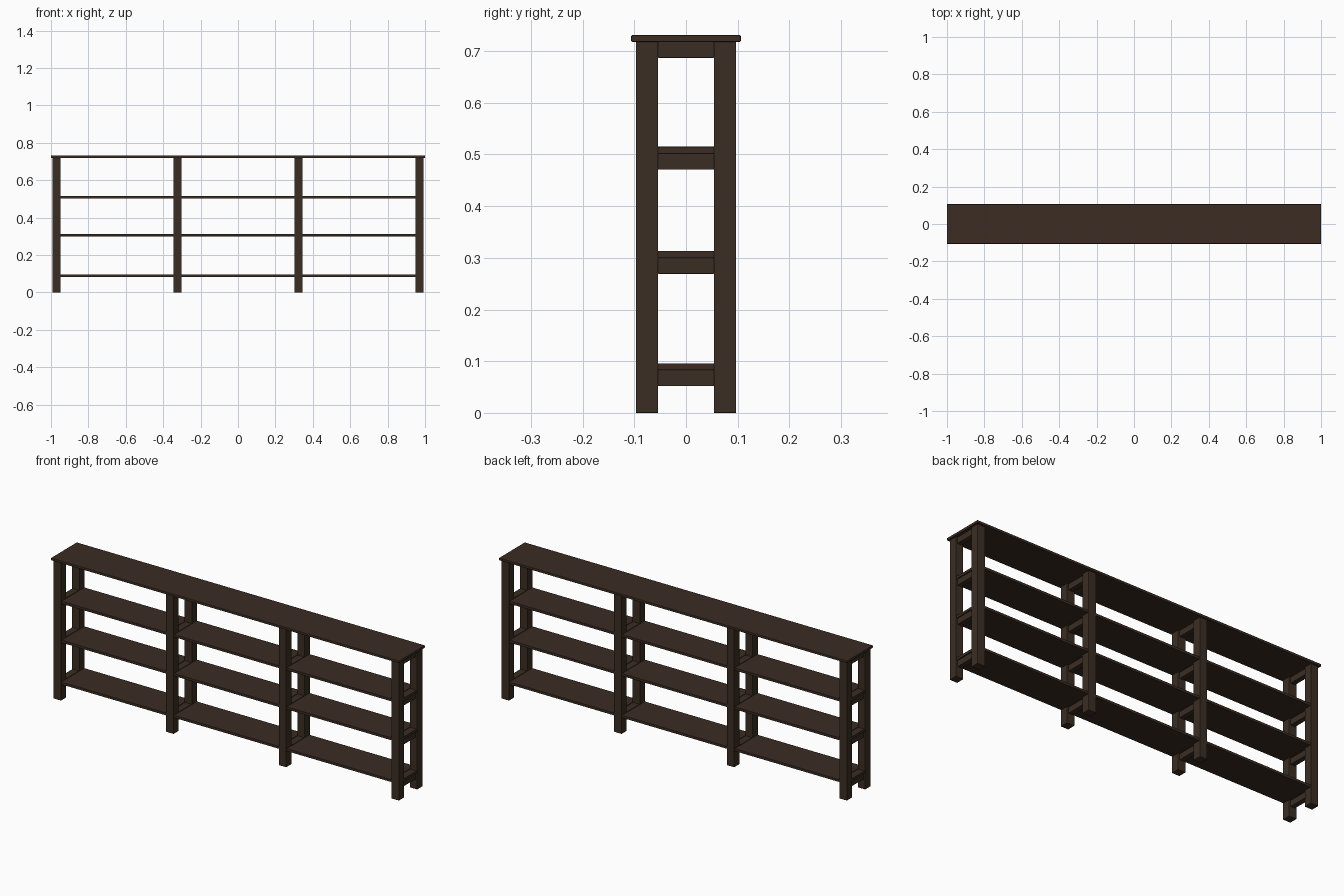
import bpy

cube = bpy.data.objects.get("Cube")
if cube:
    bpy.data.objects.remove(cube, do_unlink=True)


def material(name, color):
    mat = bpy.data.materials.new(name)
    mat.use_nodes = True
    mat.diffuse_color = color
    mat.node_tree.nodes["Principled BSDF"].inputs["Base Color"].default_value = color
    return mat


board_brown = material("board brown", (0.044, 0.025, 0.017, 1))
frame_brown = material("frame brown", (0.044, 0.027, 0.017, 1))


def box(name, center, size, mat, bevel=0.001):
    bpy.ops.mesh.primitive_cube_add(size=1, location=center)
    ob = bpy.context.object
    ob.name = name
    ob.scale = size
    bpy.ops.object.transform_apply(location=False, rotation=False, scale=True)
    ob.data.materials.append(mat)
    mod = ob.modifiers.new("eased edges", "BEVEL")
    mod.width = bevel
    mod.segments = 2
    return ob


POST = 0.043          # post thickness
POST_Y = 0.0755       # post centre depth
TOP_Z = 0.718         # underside of the top board
BOARD = 0.013         # board thickness
RAIL = 0.031          # rail height
GAP = 2 * POST_Y - POST
post_xs = [-0.97, -0.3235, 0.3235, 0.97]
shelf_zs = [0.083, 0.300, 0.502]

# Top board
box("top_board", (0, 0, TOP_Z + BOARD / 2), (2, 0.212, BOARD), board_brown, 0.002)

# Four post frames with cross rails under every board
for i, x in enumerate(post_xs, 1):
    for side, y in (("front", -POST_Y), ("back", POST_Y)):
        box(f"{side}_post_{i}", (x, y, TOP_Z / 2), (POST, POST, TOP_Z), frame_brown)
    for j, z in enumerate(shelf_zs + [TOP_Z], 1):
        box(f"cross_rail_{i}_{j}", (x, 0, z - RAIL / 2), (0.026, GAP, RAIL), frame_brown)

# Shelves: full depth inside each bay, narrow tongues resting on the rails
for j, z in enumerate(shelf_zs, 1):
    zc = z + BOARD / 2
    for i, (a, b) in enumerate(zip(post_xs, post_xs[1:]), 1):
        box(f"shelf_{j}_bay_{i}", ((a + b) / 2, 0, zc),
            (b - a - POST, 0.188, BOARD), board_brown, 0.0005)
    for i, x in enumerate(post_xs, 1):
        box(f"shelf_{j}_tongue_{i}", (x, 0, zc), (POST - 0.006, GAP, BOARD),
            board_brown, 0.0005)
